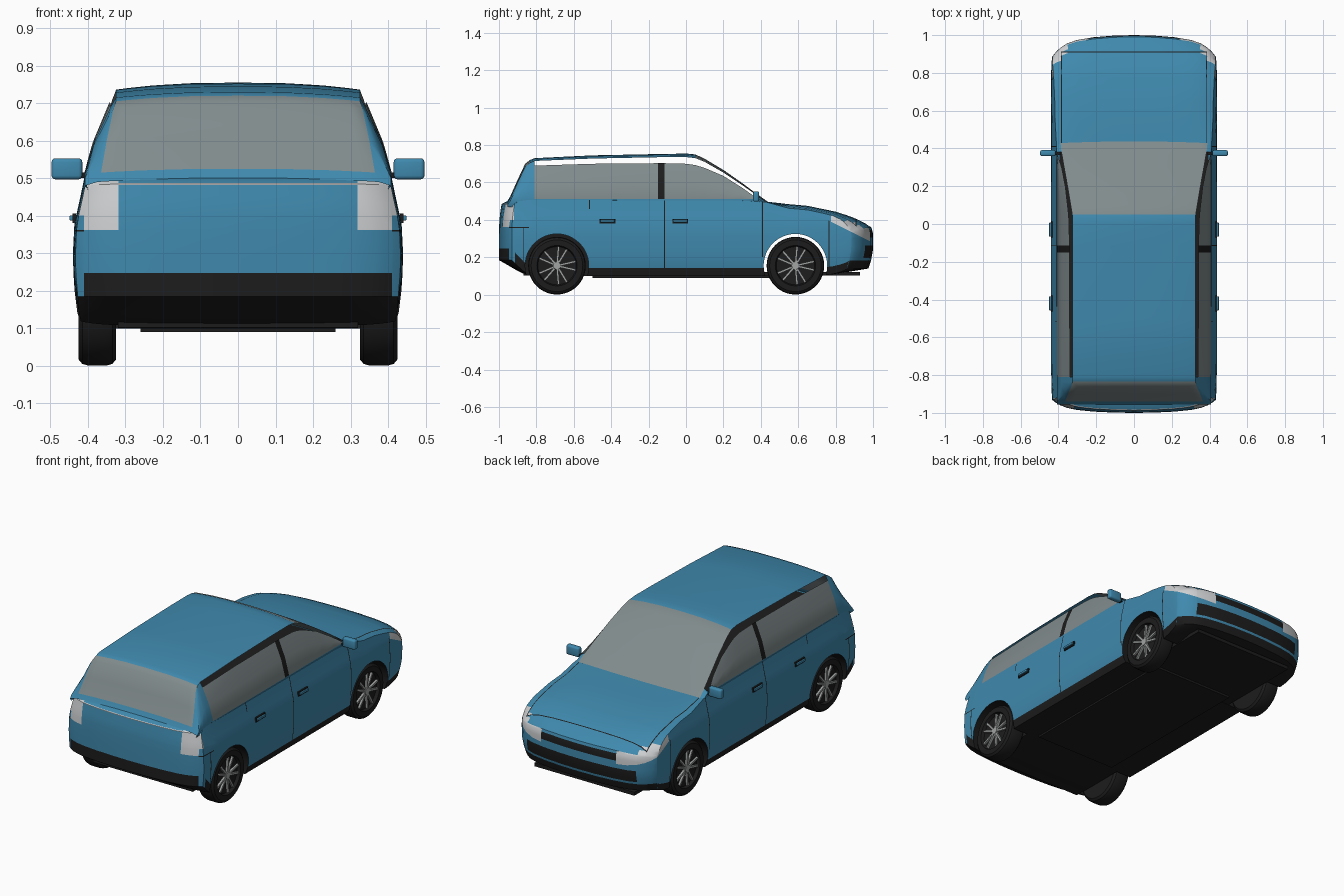
import bpy, bmesh, math
from mathutils import Vector, Matrix

if "Cube" in bpy.data.objects:
    bpy.data.objects.remove(bpy.data.objects["Cube"])


def material(name, rgb):
    m = bpy.data.materials.new(name)
    m.use_nodes = True
    m.diffuse_color = (*rgb, 1)
    node = m.node_tree.nodes["Principled BSDF"]
    node.inputs["Base Color"].default_value = (*rgb, 1)
    node.inputs["Roughness"].default_value = 0.6
    return m


MATS = [material("blue_paint", (0.05, 0.25, 0.42)), material("grey_glass", (0.22, 0.26, 0.265)),
        material("black_trim", (0.012, 0.012, 0.012)), material("pale_lamp", (0.62, 0.63, 0.64)),
        material("wheel_metal", (0.36, 0.37, 0.37))]
PAINT, GLASS, BLACK, LAMP, METAL = range(5)
AXLES, AXLE_Z, ARCH_R = (-0.69, 0.585), 0.155, 0.17


def finish(bm, name, mat=None, angle=35):
    me = bpy.data.meshes.new(name)
    bm.to_mesh(me)
    bm.free()
    ob = bpy.data.objects.new(name, me)
    bpy.context.collection.objects.link(ob)
    for m in MATS:
        me.materials.append(m)
    if mat is not None:
        for p in me.polygons:
            p.material_index = mat
    smooth(ob, angle)
    return ob


def smooth(ob, angle=35):
    bpy.ops.object.select_all(action='DESELECT')
    bpy.context.view_layer.objects.active = ob
    ob.select_set(True)
    bpy.ops.object.shade_smooth_by_angle(angle=math.radians(angle))


def interp(table, t):
    for (a, p), (b, q) in zip(table, table[1:]):
        if t <= b:
            return p + (q - p) * max(0, (t - a) / (b - a))
    return table[-1][1]


def cut(bm, co, no, where=lambda c: True):
    faces = [f for f in bm.faces if where(f.calc_center_median())]
    geom = set(faces)
    for f in faces:
        geom.update(f.edges, f.verts)
    bmesh.ops.bisect_plane(bm, geom=list(geom), dist=1e-5, plane_co=co, plane_no=no)


def box(name, centre, size, mat, bevel=0.0):
    bm = bmesh.new()
    bmesh.ops.create_cube(bm, size=1, matrix=Matrix.Translation(centre) @ Matrix.Diagonal((*size, 1)))
    if bevel:
        bmesh.ops.bevel(bm, geom=bm.edges[:], offset=bevel, segments=3, profile=0.5, affect='EDGES')
    return finish(bm, name, mat)


# Lower body: a gridded block bent to the car's outline
TOP = [(-1, .485), (-.97, .50), (-.93, .51), (.40, .505), (.45, .493), (.65, .475),
       (.82, .44), (.92, .405), (.97, .38), (1, .36)]
BOTTOM = [(-1, .185), (-.87, .11), (-.8, .10), (.7, .10), (.8, .11), (1, .14)]
WIDTH = [(.10, .415), (.14, .428), (.22, .438), (.30, .44), (.38, .436), (.45, .42), (.51, .408)]
NOSE = [(.11, .04), (.16, .015), (.24, 0), (.33, 0), (.37, .012)]
TAIL = [(.18, .0), (.35, .0), (.42, .004), (.50, .016)]


def shape(u, y, w):
    t = max(0, (abs(y) - .7) / .3) ** 2
    low, high = interp(BOTTOM, y), interp(TOP, y)
    high -= (.022 if y > .44 else .003) * abs(u) ** 6
    band = .042 + (.02 * t if y < 0 else 0)
    z = low + (band * w / .1 if w < .1 else band + (high - low - band) * (w - .1) / .9)
    x = u * interp(WIDTH, z) * (1 - .015 * t)
    bulge = .045 * u * u + .07 * u ** 8
    y -= t * (bulge + interp(NOSE, z)) if y > 0 else -t * (.6 * bulge + interp(TAIL, z))
    return Vector((x, y, z))


bm = bmesh.new()
bmesh.ops.create_cube(bm, size=2)
for u in (.25, .5, .7, .82, .9, .96):
    for s in (-1, 1):
        cut(bm, (s * u, 0, 0), (1, 0, 0))
cut(bm, (0, 0, 0), (1, 0, 0))
for y in (.99, .97, .94, .9, .86, .8, .74, .65, .55, .43, .3, .15):
    for s in (-1, 1):
        cut(bm, (0, s * y, 0), (0, 1, 0))
for w in (.1, .25, .4, .55, .7, .8, .88, .95):
    cut(bm, (0, 0, 2 * w - 1), (0, 0, 1))
for v in bm.verts:
    v.co = shape(v.co.x, v.co.y, (v.co.z + 1) / 2)

# Panel seams, lamps and grilles cut into the body
side = lambda c: abs(c.x) > .37
nose = lambda c: c.y > .75
tail = lambda c: c.y < -.85
hood = lambda c: c.y > .4 and c.z > .35
SEAMS = [(-.115, .13, .52), (.41, .2, .5), (-.515, .46, .52), (-.87, .2, .36), (.765, .15, .4)]
G = .0025
for y, lo, hi in SEAMS:
    for d in (-G, G):
        cut(bm, (0, y + d, 0), (0, 1, 0), side)
for d in (-G, G):
    cut(bm, (0, .91 + d, 0), (0, 1, 0), hood)
    cut(bm, (0, 0, .36 + d), (0, 0, 1), tail)
    cut(bm, (0, 0, .485 + d), (0, 0, 1), tail)
    for s in (-1, 1):
        cut(bm, (s * .385 + d, 0, 0), (1, 0, 0), hood)
for s in (-1, 1):
    for x in (.24, .35):
        cut(bm, (s * x, 0, 0), (1, 0, 0), nose)
    for x in (.318, .41):
        cut(bm, (s * x, 0, 0), (1, 0, 0), tail)
for z in (.195, .262, .305, .345):
    cut(bm, (0, 0, z), (0, 0, 1), nose)
cut(bm, (0, .775, 0), (0, 1, 0), nose)
cut(bm, (0, .775, .39), (0, .1, .2), nose)
cut(bm, (0, -.92, 0), (0, 1, 0), tail)
cut(bm, (0, 0, .40), (0, 0, 1), tail)
bmesh.ops.recalc_face_normals(bm, faces=bm.faces[:])
body = finish(bm, "body")

# Wheel arches: open across at the nose, blind pockets at the tail
for y, spans in ((AXLES[0], ((.32, .6), (-.6, -.32))), (AXLES[1], ((-.6, .6),))):
    for a, b in spans:
        bm = bmesh.new()
        place = Matrix.Translation(((a + b) / 2, y, AXLE_Z)) @ Matrix.Rotation(math.pi / 2, 4, 'Y')
        bmesh.ops.create_cone(bm, cap_ends=True, segments=48, radius1=ARCH_R, radius2=ARCH_R,
                              depth=b - a, matrix=place)
        cutter = finish(bm, "arch_cutter")
        cutter.hide_render = True
        mod = body.modifiers.new("arch", 'BOOLEAN')
        mod.operation, mod.solver, mod.object = 'DIFFERENCE', 'EXACT', cutter
        bpy.context.view_layer.objects.active = body
        bpy.ops.object.modifier_apply(modifier=mod.name)
        bpy.data.objects.remove(cutter)


def body_colour(c, n):
    x, y, z = abs(c.x), c.y, c.z
    if any(math.hypot(y - a, z - AXLE_Z) < ARCH_R + .003 for a in AXLES) and (x < .40 or abs(n.x) < .5):
        return BLACK
    if n.z < -.6 or z < interp(BOTTOM, y) + (.06 if y < -.85 else .04):
        return BLACK
    if n.z > .8 and -.93 < y < .40 and x < .40:
        return BLACK
    if x > .37 and n.z < .7 and any(abs(y - s) < G and lo < z < hi for s, lo, hi in SEAMS):
        return BLACK
    if y < -.85:
        if y < -.92 and x > .318 and z > (.40 if x > .41 else .362):
            return LAMP
        if y < -.95 and abs(z - .485) < G:
            return LAMP
        return BLACK if x > .41 and abs(z - .36) < G else PAINT
    if y > .45 and n.z > .5:
        if (abs(y - .91) < G and x < .385) or (abs(x - .385) < G and y < .91):
            return BLACK
    if y > .775 and n.z < .75:
        if x > .24 and z > .39 - .5 * (y - .775):
            return LAMP
        if y > .9 and ((x < .24 and .305 < z < .345) or (x < .35 and .195 < z < .262)):
            return BLACK
    return PAINT


for p in body.data.polygons:
    p.material_index = body_colour(p.center, p.normal)
smooth(body)

# Cabin shell: y, roof middle z, roof edge z, roof edge x, window top z
CABIN = [(-.955, .50, .49, .375, .48), (-.94, .525, .515, .365, .50), (-.90, .615, .60, .35, .58),
         (-.86, .70, .685, .332, .66), (-.835, .72, .705, .325, .68), (-.81, .73, .715, .325, .69),
         (-.5, .745, .728, .325, .70), (-.15, .752, .735, .325, .703), (-.115, .752, .735, .325, .703),
         (0, .755, .736, .325, .70), (.05, .75, .73, .327, .693), (.1, .727, .71, .335, .678),
         (.2, .667, .653, .352, .635), (.3, .597, .586, .37, .572), (.38, .538, .53, .384, .515),
         (.44, .495, .488, .39, .48)]
bm = bmesh.new()
rows = []
for y, zc, ze, xe, zw in CABIN:
    zb = min(.512, zw)
    f = min(1, max(0, (zw - .512) / max(.01, ze - .512)))
    flank = lambda k: .408 + (xe - .408) * k + .04 * k * (1 - k)
    half = [(.40, .47), (.408, zb), (flank(f / 2), (zb + zw) / 2), (flank(f), zw), (xe, ze)]
    half += [(xe * k, zc + (ze - zc) * k ** 2.5) for k in (.9, .7, .4)]
    ring = half + [(0, zc)] + [(-x, z) for x, z in reversed(half)]
    rows.append([bm.verts.new((x, y, z)) for x, z in ring])
last = len(rows[0]) - 2
for (a, b, sa, sb) in zip(rows, rows[1:], CABIN, CABIN[1:]):
    y = (sa[0] + sb[0]) / 2
    for i in range(last + 1):
        strip = min(i, last - i)
        if strip == 3 and -.81 < y < .40:
            continue
        face = bm.faces.new((a[i], a[i + 1], b[i + 1], b[i]))
        if strip in (1, 2) and -.81 < y < .38:
            face.material_index = BLACK if -.15 < y < -.115 else GLASS
        elif strip > 3 and (y > .05 or -.94 < y < -.835):
            face.material_index = GLASS
bmesh.ops.recalc_face_normals(bm, faces=bm.faces[:])
finish(bm, "cabin")

# Underbody
box("floor_pan", (0, .03, .112), (.64, 1.8, .02), BLACK)
box("under_tray", (0, 0, .1), (.52, 1.0, .02), BLACK)

# Wheels
TYRE = [(-.05, 0), (-.05, .138), (-.04, .15), (-.025, .154), (.025, .154), (.04, .15),
        (.05, .138), (.05, .108), (.032, .102), (.03, 0)]


def wheel(name, x, y):
    place = Matrix.Translation((x, y, AXLE_Z)) @ Matrix.Rotation(0 if x > 0 else math.pi, 4, 'Z')
    bm = bmesh.new()
    pts = [bm.verts.new((px, 0, r)) for px, r in TYRE]
    edges = [bm.edges.new(e) for e in zip(pts, pts[1:])]
    bmesh.ops.spin(bm, geom=pts + edges, cent=(0, 0, 0), axis=(1, 0, 0), angle=2 * math.pi, steps=40)
    bmesh.ops.remove_doubles(bm, verts=bm.verts[:], dist=1e-4)
    bmesh.ops.recalc_face_normals(bm, faces=bm.faces[:])
    bm.transform(place)
    finish(bm, name + "_tyre", BLACK)
    bm = bmesh.new()
    bmesh.ops.create_cone(bm, cap_ends=True, segments=20, radius1=.024, radius2=.02, depth=.02,
                          matrix=Matrix.Translation((.036, 0, 0)) @ Matrix.Rotation(math.pi / 2, 4, 'Y'))
    for i in range(10):
        turn = Matrix.Rotation(math.radians(36 * i + (5 if i % 2 else -5)), 4, 'X')
        bmesh.ops.create_cube(bm, size=1, matrix=turn @ Matrix.Translation((.036, 0, .058))
                              @ Matrix.Diagonal((.014, .011, .088, 1)))
    bm.transform(place)
    finish(bm, name + "_spokes", METAL)


for s, label in ((1, "left"), (-1, "right")):
    wheel("rear_%s_wheel" % label, s * .375, AXLES[0])
    wheel("front_%s_wheel" % label, s * .375, AXLES[1])
    # Door mirrors and handles
    box(label + "_mirror", (s * .456, .375, .525), (.082, .032, .056), PAINT, .01)
    box(label + "_mirror_arm", (s * .41, .375, .508), (.04, .02, .014), BLACK)
    for y, door in ((-.42, "rear"), (-.03, "front")):
        box("%s_%s_handle_plate" % (label, door), (s * .436, y, .393), (.009, .084, .026), BLACK)
        box("%s_%s_handle" % (label, door), (s * .442, y, .394), (.014, .074, .014), PAINT, .003)
